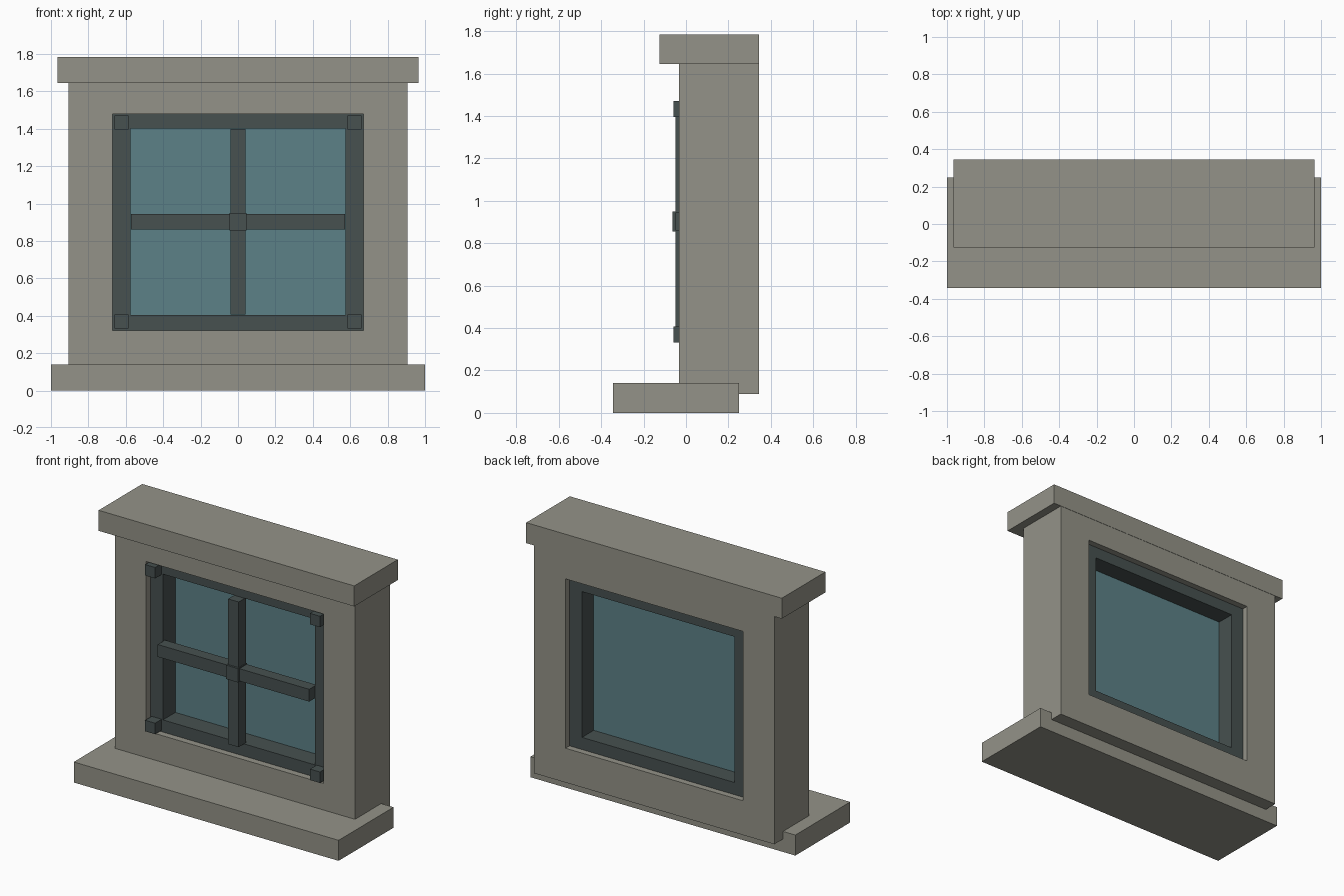
import bpy, bmesh

cube = bpy.data.objects.get("Cube")
if cube:
    bpy.data.objects.remove(cube, do_unlink=True)


def material(name, rgb):
    m = bpy.data.materials.new(name)
    m.use_nodes = True
    m.diffuse_color = (*rgb, 1)
    m.node_tree.nodes["Principled BSDF"].inputs["Base Color"].default_value = (*rgb, 1)
    return m


stone = material("grey_stone", (0.296, 0.291, 0.246))
dark = material("dark_frame", (0.063, 0.082, 0.080))
blue = material("blue_glass", (0.107, 0.220, 0.242))


def finish(name, bm, mat):
    bmesh.ops.recalc_face_normals(bm, faces=bm.faces)
    mesh = bpy.data.meshes.new(name)
    bm.to_mesh(mesh)
    bm.free()
    mesh.materials.append(mat)
    ob = bpy.data.objects.new(name, mesh)
    bpy.context.collection.objects.link(ob)
    return ob


def box(name, mat, x, y, z):
    """Box between (min, max) pairs on each axis."""
    bm = bmesh.new()
    bmesh.ops.create_cube(bm, size=1)
    for v in bm.verts:
        v.co = [(a + b) / 2 + c * (b - a) for (a, b), c in zip((x, y, z), v.co)]
    return finish(name, bm, mat)


def ring(name, mat, outer, inner, y):
    """Rectangular slab with an opening; rectangles are (half width, bottom, top)."""
    bm = bmesh.new()

    def loop(rect, depth):
        w, lo, hi = rect
        return [bm.verts.new((px, depth, pz))
                for px, pz in ((-w, lo), (w, lo), (w, hi), (-w, hi))]

    loops = [loop(outer, y[0]), loop(outer, y[1]), loop(inner, y[1]), loop(inner, y[0])]
    for a, b in zip(loops, loops[1:] + loops[:1]):
        for i in range(4):
            j = (i + 1) % 4
            bm.faces.new((a[i], a[j], b[j], b[i]))
    return finish(name, bm, mat)


# Stone surround
opening = (0.67, 0.322, 1.478)
pane = (0.575, 0.405, 1.40)
ring("wall", stone, (0.907, 0.088, 1.645), opening, (-0.033, 0.343))
box("sill", stone, (-1, 1), (-0.343, 0.249), (0, 0.14))
box("lintel", stone, (-0.965, 0.965), (-0.125, 0.345), (1.644, 1.784))

# Recessed window frame and glass
ring("window_frame", dark, opening, pane, (0.012, 0.30))
box("glass", blue, (-0.58, 0.58), (0.146, 0.174), (0.40, 1.405))

# Crossing glazing bars with a centre block
box("upright_bar", dark, (-0.04, 0.04), (-0.05, 0.03), (0.407, 1.398))
box("cross_bar", dark, (-0.572, 0.572), (-0.049, 0.03), (0.86, 0.944))
box("centre_block", dark, (-0.045, 0.045), (-0.064, 0.034), (0.855, 0.95))

# Small blocks on the frame corners
for side, x in (("right", (-0.66, -0.585)), ("left", (0.585, 0.66))):
    for level, z in (("lower", (0.332, 0.407)), ("upper", (1.395, 1.47))):
        box(f"{level}_{side}_corner_block", dark, x, (-0.059, 0.02), z)
